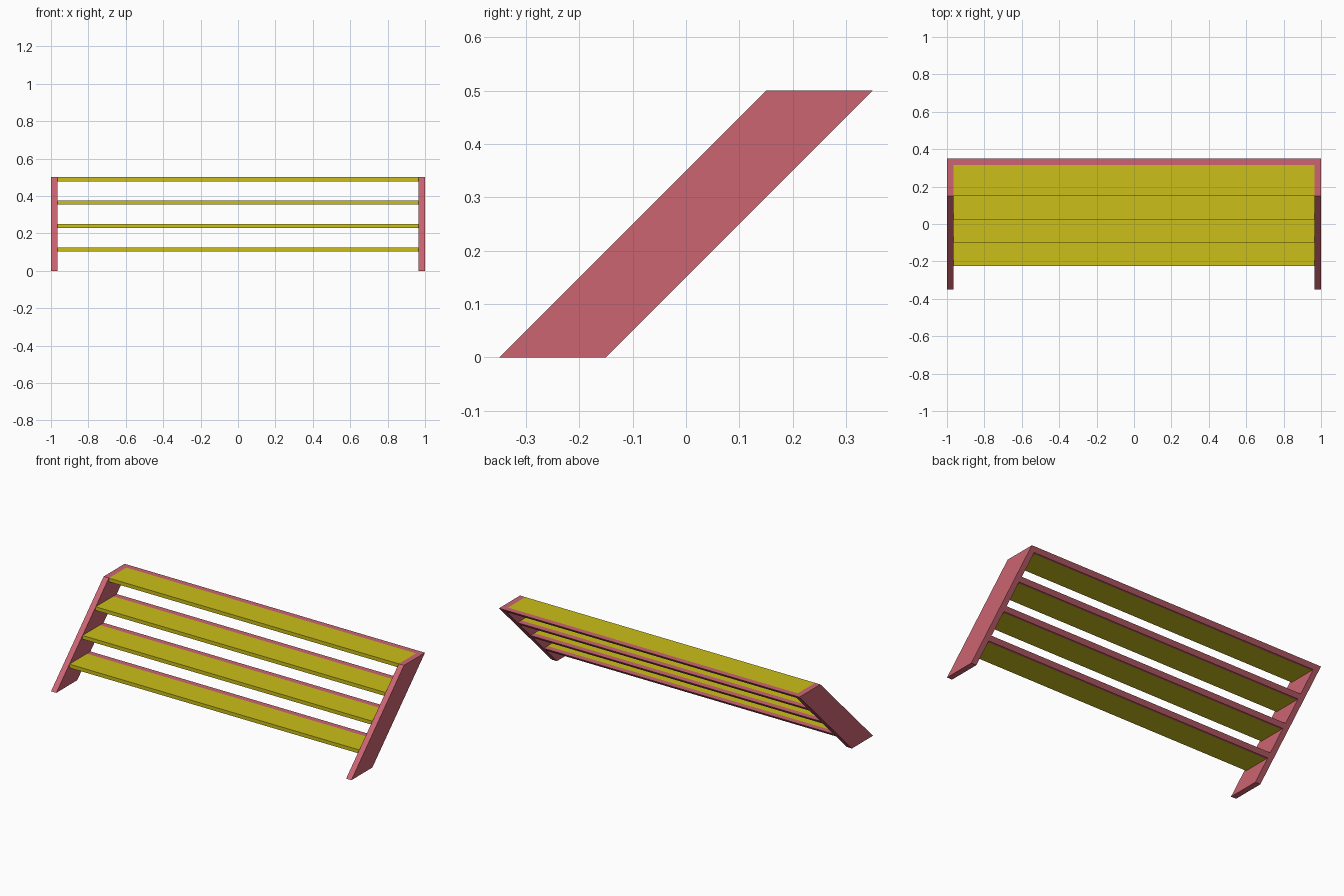
import bpy, bmesh

if "Cube" in bpy.data.objects:
    bpy.data.objects.remove(bpy.data.objects["Cube"])


def material(name, rgb):
    m = bpy.data.materials.new(name)
    m.diffuse_color = (*rgb, 1)
    m.use_nodes = True
    m.node_tree.nodes["Principled BSDF"].inputs["Base Color"].default_value = m.diffuse_color
    return m


def extrude_x(name, profile, x0, x1, mat):
    """Extrude a (y, z) profile along x."""
    bm = bmesh.new()
    face = bm.faces.new([bm.verts.new((x0, y, z)) for y, z in profile])
    res = bmesh.ops.extrude_face_region(bm, geom=[face])
    verts = [v for v in res["geom"] if isinstance(v, bmesh.types.BMVert)]
    bmesh.ops.translate(bm, verts=verts, vec=(x1 - x0, 0, 0))
    bmesh.ops.recalc_face_normals(bm, faces=bm.faces)
    mesh = bpy.data.meshes.new(name)
    bm.to_mesh(mesh)
    bm.free()
    mesh.materials.append(mat)
    ob = bpy.data.objects.new(name, mesh)
    bpy.context.collection.objects.link(ob)
    return ob


red = material("frame_red", (0.60, 0.13, 0.17))
yellow = material("tread_yellow", (0.60, 0.52, 0.01))

HEIGHT, DEPTH, SIDE, THICK, STEPS = 0.5, 0.2, 0.035, 0.022, 4
INNER = 1 - SIDE

# Slanted side boards
side = [(-0.35, 0), (-0.15, 0), (0.35, HEIGHT), (0.15, HEIGHT)]
extrude_x("left_side_board", side, -1, -INNER, red)
extrude_x("right_side_board", side, INNER, 1, red)

# Treads, each with a slanted red rail along its back edge
for i in range(1, STEPS + 1):
    top = HEIGHT * i / STEPS
    front = top - 0.35
    back = front + DEPTH
    split = back - SIDE
    low = top - THICK
    extrude_x(f"tread_{i}", [(front, low), (split, low), (split, top), (front, top)],
              -INNER, INNER, yellow)
    extrude_x(f"back_rail_{i}", [(split, low), (back - THICK, low), (back, top), (split, top)],
              -INNER, INNER, red)
